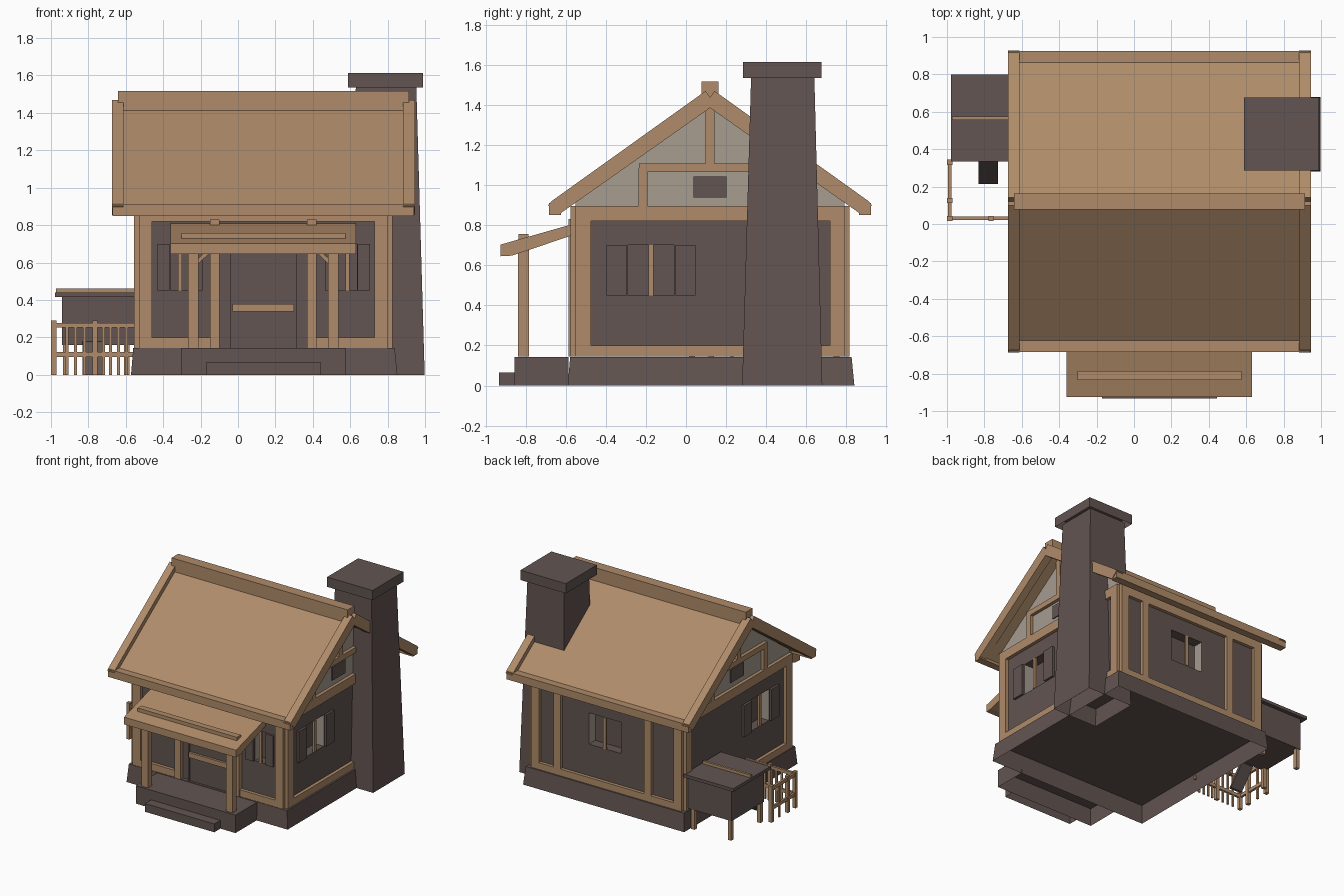
import bpy, bmesh, math
from mathutils import Vector

if "Cube" in bpy.data.objects:
    bpy.data.objects.remove(bpy.data.objects["Cube"])


def material(name, col):
    m = bpy.data.materials.new(name)
    m.diffuse_color = (*col, 1)
    m.use_nodes = True
    m.node_tree.nodes["Principled BSDF"].inputs["Base Color"].default_value = m.diffuse_color
    return m


WOOD = material("timber", (0.43, 0.26, 0.142))
DARK = material("dark_stone", (0.122, 0.09, 0.082))
PLASTER = material("plaster", (0.385, 0.335, 0.28))


def finish(name, bm, *mats):
    bmesh.ops.recalc_face_normals(bm, faces=bm.faces)
    me = bpy.data.meshes.new(name)
    bm.to_mesh(me)
    bm.free()
    for m in mats:
        me.materials.append(m)
    ob = bpy.data.objects.new(name, me)
    bpy.context.collection.objects.link(ob)
    return ob


def add_box(bm, b, top=None):
    """b = x0,x1,y0,y1,z0,z1; top = optional x0,x1,y0,y1 of the upper end."""
    t = top or b[:4]
    lo = [bm.verts.new((b[i], b[j], b[4])) for i, j in ((0, 2), (1, 2), (1, 3), (0, 3))]
    hi = [bm.verts.new((t[i], t[j], b[5])) for i, j in ((0, 2), (1, 2), (1, 3), (0, 3))]
    fs = [bm.faces.new(lo[::-1]), bm.faces.new(hi)]
    for i in range(4):
        k = (i + 1) % 4
        fs.append(bm.faces.new((lo[i], lo[k], hi[k], hi[i])))
    return fs


def boxes(name, mat, *bs, top=None, open_bottom=False):
    bm = bmesh.new()
    for b in bs:
        fs = add_box(bm, b, top)
        if open_bottom:
            bm.faces.remove(fs[0])
    return finish(name, bm, mat)


def prism(name, mat, pts, x0, x1):
    """Extrude a (y, z) profile along x."""
    bm = bmesh.new()
    f = bm.faces.new([bm.verts.new((x0, y, z)) for y, z in pts])
    r = bmesh.ops.extrude_face_region(bm, geom=[f])
    vs = [v for v in r["geom"] if isinstance(v, bmesh.types.BMVert)]
    bmesh.ops.translate(bm, verts=vs, vec=(x1 - x0, 0, 0))
    bm.faces.new([v for v in bm.verts if v not in vs]) if len(bm.faces) == len(pts) + 1 else None
    return finish(name, bm, mat)


X0, X1, Y0, Y1 = -0.53, 0.80, -0.55, 0.79   # wall panel planes
CY = 0.12                                   # ridge line
P = 0.026                                   # timber relief


def side_box(s, y0, y1, z0, z1, out=P):
    """Box lying on the left (s=-1) or right (s=1) wall."""
    return (X1 - 0.01, X1 + out, y0, y1, z0, z1) if s > 0 else (X0 - out, X0 + 0.01, y0, y1, z0, z1)


def front_box(x0, x1, z0, z1, out=P):
    return (x0, x1, Y0 - out, Y0 + 0.01, z0, z1)


def back_box(x0, x1, z0, z1, out=P):
    return (x0, x1, Y1 - 0.01, Y1 + out, z0, z1)


# Stone base, porch deck and step, hollow underneath
boxes("foundation", DARK, (-0.572, 0.852, -0.59, 0.84, 0, 0.143), top=(-0.56, 0.838, -0.578, 0.826), open_bottom=True)
boxes("porch_deck", DARK, (-0.305, 0.577, -0.855, -0.585, 0, 0.143), open_bottom=True)
boxes("porch_step", DARK, (-0.17, 0.443, -0.932, -0.85, 0, 0.066), open_bottom=True)

# Walls with recessed windows
walls = boxes("walls", DARK, (X0, X1, Y0, Y1, 0.144, 0.88))
walls.data.materials.append(PLASTER)
WZ = (0.45, 0.70)
D = 0.08
bm = bmesh.new()
for b, n in (((-0.36, -0.26, Y0 - 0.1, Y0 + D, *WZ), (0, 1, 0)),
             ((0.535, 0.635, Y0 - 0.1, Y0 + D, *WZ), (0, 1, 0)),
             ((0.02, 0.305, Y1 - D, Y1 + 0.1, *WZ), (0, -1, 0)),
             ((X0 - 0.1, X0 + D, -0.29, -0.06, *WZ), (1, 0, 0)),
             ((X1 - D, X1 + 0.1, -0.29, -0.06, *WZ), (-1, 0, 0))):
    fs = add_box(bm, b)
    bmesh.ops.recalc_face_normals(bm, faces=fs)
    for f in fs:
        f.normal_update()
        f.material_index = 0 if f.normal.dot(Vector(n)) > 0.9 or abs(f.normal.z) > 0.9 else 1
cut = finish("window_cutter", bm, DARK, PLASTER)
cut.hide_render = True
mod = walls.modifiers.new("windows", "BOOLEAN")
mod.operation, mod.solver, mod.object = "DIFFERENCE", "EXACT", cut
dg = bpy.context.evaluated_depsgraph_get()
baked = bpy.data.meshes.new_from_object(walls.evaluated_get(dg))
walls.modifiers.clear()
walls.data = baked
bpy.data.objects.remove(cut)

# Plaster gables
prism("gable_plaster", PLASTER, [(Y0, 0.87), (Y0, 0.92), (CY, 1.398), (Y1, 0.92), (Y1, 0.87)], X0, X1)

# Timber frames on each wall
for s, nm in ((-1, "left"), (1, "right")):
    boxes(nm + "_wall_frame", WOOD,
          side_box(s, Y0, -0.475, 0.144, 0.85), side_box(s, 0.718, Y1, 0.144, 0.85),
          side_box(s, -0.475, 0.718, 0.144, 0.20), side_box(s, Y0, Y1, 0.82, 0.895))
    boxes(nm + "_gable_frame", WOOD,
          side_box(s, CY - 0.023, CY + 0.023, 1.1, 1.40), side_box(s, -0.235, 0.475, 1.065, 1.108),
          side_box(s, -0.237, -0.193, 0.89, 1.085), side_box(s, 0.433, 0.477, 0.89, 1.085))
    boxes(nm + "_gable_window", DARK, side_box(s, 0.037, 0.203, 0.938, 1.043, 0.008))
    boxes(nm + "_shutters", DARK, side_box(s, -0.397, -0.297, *WZ, 0.018), side_box(s, -0.052, 0.048, *WZ, 0.018))
    boxes(nm + "_mullion", WOOD, side_box(s, -0.187, -0.163, *WZ, 0.006))
boxes("front_wall_frame", WOOD,
      front_box(X0, -0.46, 0.144, 0.895), front_box(0.73, X1, 0.144, 0.895),
      front_box(-0.46, -0.10, 0.144, 0.198), front_box(0.37, 0.73, 0.144, 0.198), front_box(-0.46, 0.73, 0.82, 0.89),
      front_box(-0.15, -0.10, 0.144, 0.83, 0.035), front_box(0.37, 0.42, 0.144, 0.83, 0.035))
boxes("back_wall_frame", WOOD,
      back_box(X0, -0.46, 0.144, 0.895), back_box(0.73, X1, 0.144, 0.895),
      back_box(-0.46, 0.73, 0.144, 0.198), back_box(-0.46, 0.73, 0.82, 0.89),
      back_box(-0.26, -0.20, 0.19, 0.83), back_box(0.54, 0.60, 0.19, 0.83))
for cx, nm in ((-0.31, "front_left"), (0.585, "front_right")):
    boxes(nm + "_shutters", DARK, front_box(cx - 0.12, cx - 0.055, *WZ, 0.018), front_box(cx + 0.055, cx + 0.12, *WZ, 0.018))
    boxes(nm + "_mullion", WOOD, front_box(cx - 0.01, cx + 0.01, *WZ, 0.006))
boxes("back_mullion", WOOD, back_box(0.15, 0.175, *WZ, 0.006))

# Door with side trims and crossbar
boxes("door", DARK, front_box(-0.03, 0.30, 0.144, 0.68, 0.012))
boxes("door_trim", DARK, front_box(-0.042, -0.03, 0.144, 0.69, 0.02), front_box(0.30, 0.312, 0.144, 0.69, 0.02))
boxes("door_crossbar", WOOD, front_box(-0.03, 0.30, 0.337, 0.377, 0.03))

# Main roof: slabs, raised barge boards and eave beams on both slopes
for flip, nm in ((False, "front"), (True, "back")):
    def prof(pts):
        return [(2 * CY - y, z) if flip else (y, z) for y, z in pts]
    prism(nm + "_roof", WOOD, prof([(-0.64, 0.898), (CY, 1.442), (CY, 1.396), (-0.64, 0.86)]), -0.615, 0.885)
    for x0, x1, sn in ((-0.673, -0.613, "left"), (0.883, 0.945, "right")):
        prism(f"{nm}_{sn}_barge_board", WOOD,
              prof([(-0.668, 0.922), (CY - 0.022, 1.47), (CY, 1.438), (CY, 1.385), (-0.635, 0.853), (-0.688, 0.90)]), x0, x1)
    prism(nm + "_eave_beam", WOOD, prof([(-0.684, 0.85), (-0.624, 0.85), (-0.624, 0.912), (-0.684, 0.912)]), -0.67, 0.94)
boxes("ridge_beam", WOOD, (-0.642, 0.915, CY - 0.042, CY + 0.042, 1.405, 1.517))

# Chimney, hollow from below
boxes("chimney_shaft", DARK, (0.60, 0.998, 0.28, 0.68, 0, 1.55), top=(0.63, 0.953, 0.325, 0.64), open_bottom=True)
boxes("chimney_cap", DARK, (0.588, 0.99, 0.285, 0.677, 1.535, 1.613), open_bottom=True)

# Porch: roof, beam, posts and braces
prism("porch_roof", WOOD, [(-0.925, 0.645), (-0.87, 0.648), (-0.55, 0.755), (-0.55, 0.81), (-0.925, 0.703)], -0.36, 0.63)
boxes("porch_beam", WOOD, (-0.302, 0.575, -0.835, -0.785, 0.675, 0.757))
boxes("porch_posts", WOOD, *[(x, x + 0.056, -0.838, -0.784, 0.144, 0.70) for x in (-0.266, 0.481)])
for x, d, nm in ((-0.21, 1, "left"), (0.481, -1, "right")):
    bm = bmesh.new()
    f = [bm.verts.new((x + d * a, -0.825, z)) for a, z in ((0, 0.595), (0.09, 0.68), (0.06, 0.68), (0, 0.625))]
    r = bmesh.ops.extrude_face_region(bm, geom=[bm.faces.new(f)])
    bmesh.ops.translate(bm, vec=(0, 0.03, 0), verts=[v for v in r["geom"] if isinstance(v, bmesh.types.BMVert)])
    finish(nm + "_porch_brace", bm, WOOD)

# Animal hutch beside the left wall
boxes("hutch_body", DARK, (-0.942, -0.54, 0.36, 0.77, 0.16, 0.42))
boxes("hutch_roof", DARK, (-0.978, -0.54, 0.333, 0.80, 0.415, 0.44))
boxes("hutch_ridge_batten", WOOD, (-0.972, -0.55, 0.557, 0.575, 0.435, 0.462))
boxes("hutch_legs", WOOD, *[(x, x + 0.03, y, y + 0.03, 0, 0.17) for x in (-0.935, -0.61) for y in (0.365, 0.735)])
boxes("hutch_door", DARK, (-0.83, -0.73, 0.352, 0.37, 0.17, 0.293))
prism("hutch_ramp", DARK, [(0.215, 0), (0.235, 0), (0.36, 0.155), (0.36, 0.18), (0.34, 0.172)], -0.832, -0.728)

# Picket fence around the run
boxes("fence_posts", WOOD, *[(x - 0.014, x + 0.014, y - 0.014, y + 0.014, 0, 0.29)
      for x, y in ((-0.985, 0.03), (-0.985, 0.33), (-0.985, 0.125), (-0.765, 0.03))])
boxes("fence_rails", WOOD, *[b for z in (0.095, 0.252) for b in
      ((-0.985, -0.55, 0.021, 0.039, z, z + 0.026), (-0.994, -0.976, 0.03, 0.33, z, z + 0.026))])
boxes("fence_pickets", WOOD,
      *[(x - 0.008, x + 0.008, 0.024, 0.036, 0, 0.255) for x in (-0.915, -0.868, -0.82, -0.72, -0.682, -0.64, -0.595)],
      (-0.991, -0.979, 0.222, 0.238, 0, 0.255))
